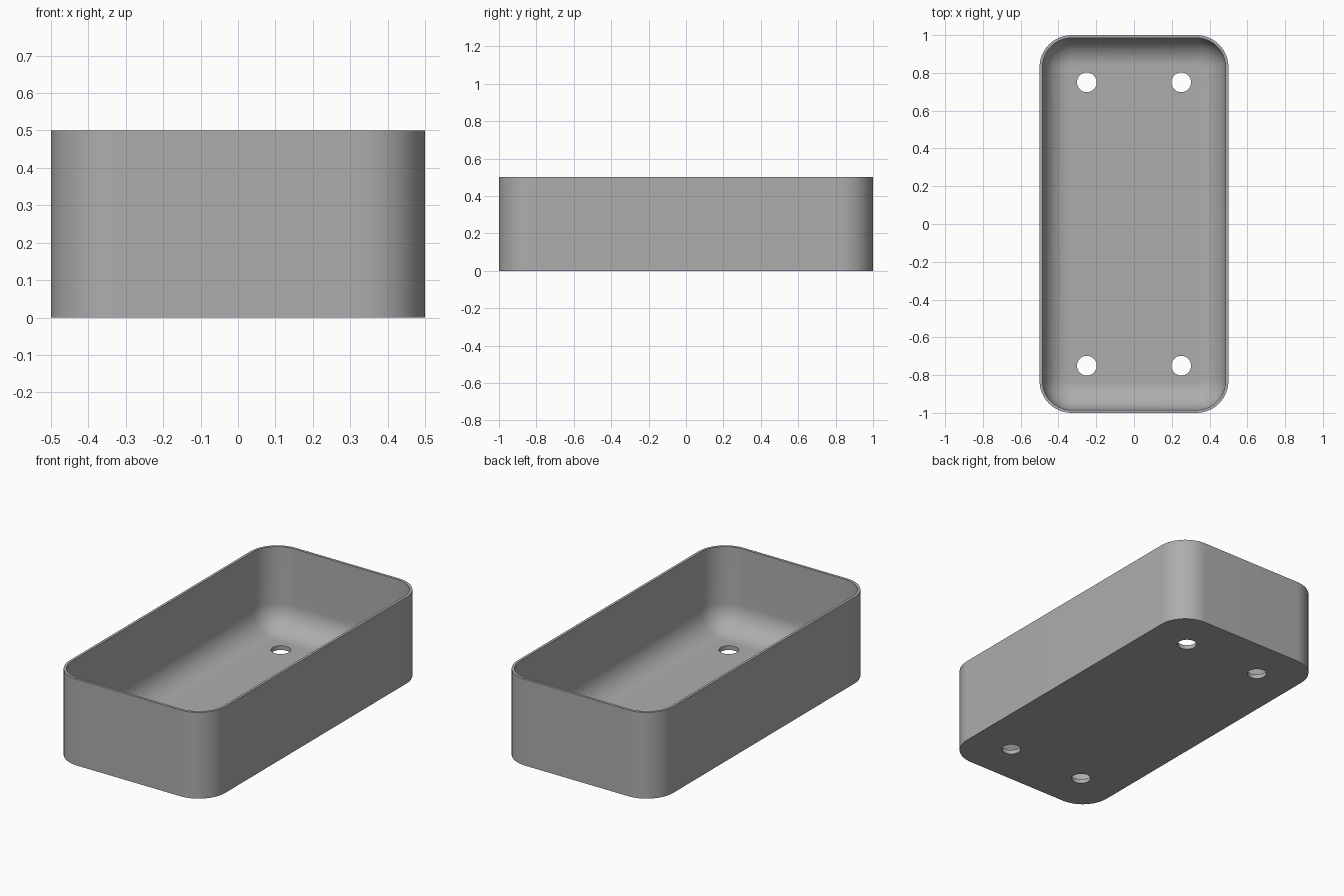
import bpy, bmesh
from math import sin, cos, pi

HALF_X, HALF_Y, HEIGHT = 0.5, 1.0, 0.5
CORNER, WALL, FLOOR, FILLET = 0.17, 0.015, 0.025, 0.145
STEPS = 16

cube = bpy.data.objects.get("Cube")
if cube:
    bpy.data.objects.remove(cube, do_unlink=True)

grey = bpy.data.materials.new("plain grey")
grey.use_nodes = True
colour = (0.42, 0.42, 0.42, 1)
grey.diffuse_color = colour
grey.node_tree.nodes["Principled BSDF"].inputs["Base Color"].default_value = colour


def ring(bm, inset, z):
    """Rounded rectangle of vertices, inset from the outer wall."""
    r = CORNER - inset
    verts = []
    for quarter, (sx, sy) in enumerate([(1, 1), (-1, 1), (-1, -1), (1, -1)]):
        cx, cy = sx * (HALF_X - CORNER), sy * (HALF_Y - CORNER)
        for i in range(STEPS + 1):
            a = (quarter + i / STEPS) * pi / 2
            verts.append(bm.verts.new((cx + r * cos(a), cy + r * sin(a), z)))
    return verts


# Tray section: outer wall, rim, inner wall, then the fillet into the floor
section = [(0, 0), (0, HEIGHT), (WALL, HEIGHT)]
for i in range(STEPS + 1):
    a = i / STEPS * pi / 2
    section.append((WALL + FILLET * (1 - cos(a)), FLOOR + FILLET * (1 - sin(a))))

bm = bmesh.new()
rings = [ring(bm, inset, z) for inset, z in section]
for low, high in zip(rings, rings[1:]):
    for i in range(len(low)):
        j = (i + 1) % len(low)
        bm.faces.new((low[i], low[j], high[j], high[i]))
bm.faces.new(rings[0])
bm.faces.new(rings[-1])
bmesh.ops.recalc_face_normals(bm, faces=bm.faces)
mesh = bpy.data.meshes.new("tray")
bm.to_mesh(mesh)
bm.free()
mesh.materials.append(grey)
tray = bpy.data.objects.new("tray", mesh)
bpy.context.collection.objects.link(tray)

# Four drain holes through the floor
for x in (-0.25, 0.25):
    for y in (-0.75, 0.75):
        bpy.ops.mesh.primitive_cylinder_add(vertices=48, radius=0.052, depth=0.2, location=(x, y, 0))
        cutter = bpy.context.object
        cutter.name = "drain_hole_cutter"
        cutter.data.materials.append(grey)
        cutter.hide_render = True
        cutter.hide_viewport = True
        hole = tray.modifiers.new("drain_hole", "BOOLEAN")
        hole.operation = "DIFFERENCE"
        hole.solver = "EXACT"
        hole.object = cutter

# Bake the holes, drop the cutters and smooth the curved walls
bpy.context.view_layer.update()
holed = bpy.data.meshes.new_from_object(tray.evaluated_get(bpy.context.evaluated_depsgraph_get()))
tray.modifiers.clear()
tray.data = holed
for ob in [o for o in bpy.data.objects if o.name.startswith("drain_hole_cutter")]:
    bpy.data.objects.remove(ob, do_unlink=True)
bpy.ops.object.select_all(action="DESELECT")
tray.select_set(True)
bpy.context.view_layer.objects.active = tray
bpy.ops.object.shade_smooth_by_angle(angle=pi / 6)
